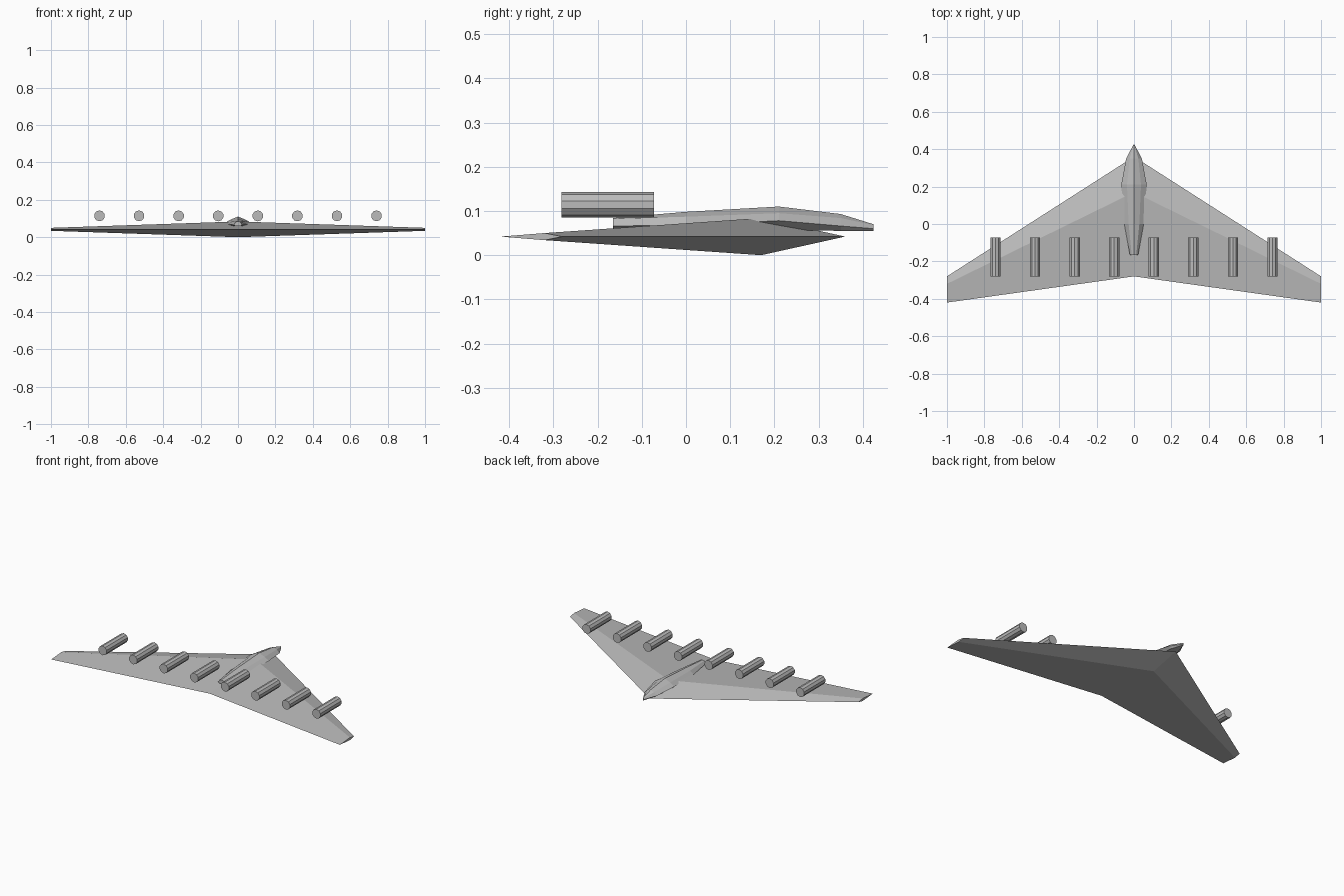
import bpy
import bmesh
import math
from mathutils import Matrix

cube = bpy.data.objects.get("Cube")
if cube:
    bpy.data.objects.remove(cube, do_unlink=True)

grey = bpy.data.materials.new("airframe grey")
grey.use_nodes = True
colour = (0.5, 0.5, 0.5, 1)
grey.diffuse_color = colour
grey.node_tree.nodes["Principled BSDF"].inputs["Base Color"].default_value = colour


def finish(name, bm):
    bmesh.ops.recalc_face_normals(bm, faces=bm.faces)
    mesh = bpy.data.meshes.new(name)
    bm.to_mesh(mesh)
    bm.free()
    mesh.materials.append(grey)
    obj = bpy.data.objects.new(name, mesh)
    bpy.context.collection.objects.link(obj)
    return obj


def loft(name, sections):
    """Skin a row of equal-sized closed sections and cap both ends."""
    bm = bmesh.new()
    rings = [[bm.verts.new(p) for p in s] for s in sections]
    n = len(rings[0])
    for a, b in zip(rings, rings[1:]):
        for i in range(n):
            j = (i + 1) % n
            bm.faces.new((a[i], a[j], b[j], b[i]))
    bm.faces.new(rings[0])
    bm.faces.new(rings[-1])
    bmesh.ops.remove_doubles(bm, verts=bm.verts, dist=0.0005)
    return finish(name, bm)


# Swept wing: diamond section at left tip, root and right tip
def wing_section(x, front, rear, ridge, half):
    mid = 0.042
    return [(x, front, mid), (x, ridge, mid + half),
            (x, rear, mid), (x, ridge, mid - half)]


loft("wing", [wing_section(-1, -0.28, -0.42, -0.32, 0.008),
              wing_section(0, 0.36, -0.28, 0.17, 0.042),
              wing_section(1, -0.28, -0.42, -0.32, 0.008)])


# Fuselage pod: faceted sections from tail to nose
def pod_section(y, w, top, shoulder, waist, base):
    half = [(0.0, top), (0.55 * w, shoulder), (w, waist), (0.6 * w, base)]
    right = [(x, y, z) for x, z in half]
    left = [(-x, y, z) for x, z in reversed(half[1:])]
    return right + left


loft("fuselage", [pod_section(-0.165, 0.022, 0.084, 0.082, 0.066, 0.06),
                  pod_section(0.0, 0.052, 0.098, 0.087, 0.068, 0.057),
                  pod_section(0.21, 0.068, 0.110, 0.095, 0.078, 0.057),
                  pod_section(0.35, 0.042, 0.093, 0.084, 0.066, 0.055),
                  pod_section(0.424, 0.003, 0.070, 0.068, 0.060, 0.055)])

# Engine pods: ten-sided cylinders lying along the flight direction
for side, label in ((-1, "right"), (1, "left")):
    for i in range(4):
        bm = bmesh.new()
        bmesh.ops.create_cone(bm, cap_ends=True, segments=10, radius1=0.029,
                              radius2=0.029, depth=0.21,
                              matrix=Matrix.Rotation(math.pi / 2, 4, "X"))
        pod = finish(f"engine_{label}_{i + 1}", bm)
        pod.location = (side * (0.106 + 0.2115 * i), -0.177, 0.114)
